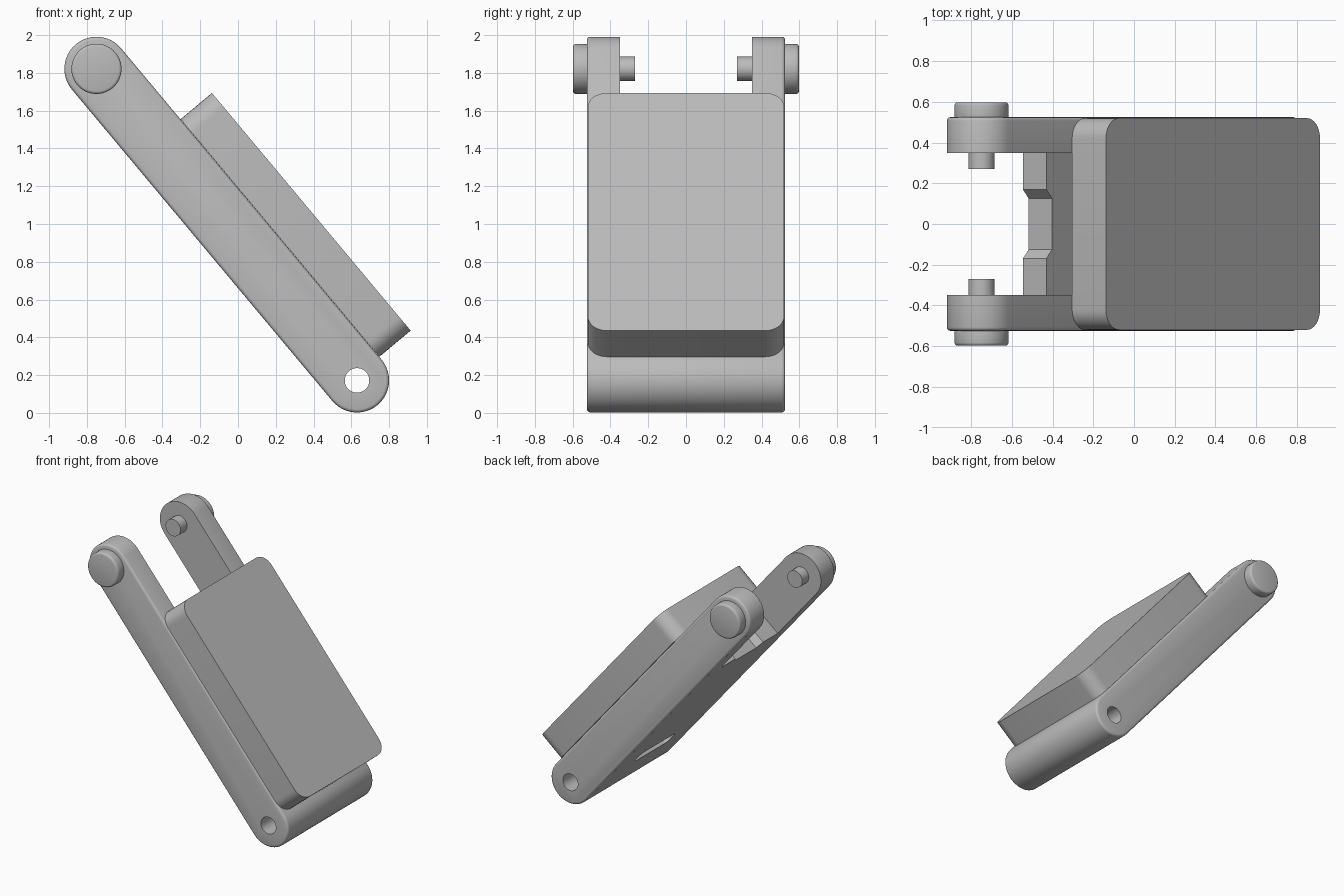
import bpy, bmesh, math
from mathutils import Matrix, Vector

if "Cube" in bpy.data.objects:
    bpy.data.objects.remove(bpy.data.objects["Cube"])

# Working frame: X runs up the arm, Z is the thickness, origin at the lower pivot
LENGTH, R = 2.15, 0.17
U = Vector((-1.38, 0, 1.65)).normalized()
V = Vector((U.z, 0, -U.x))
FRAME = Matrix(((U.x, 0, V.x, 0.63), (0, -1, 0, 0), (U.z, 0, V.z, 0.172), (0, 0, 0, 1)))

grey = bpy.data.materials.new("grey metal")
grey.diffuse_color = (0.5, 0.5, 0.5, 1)
grey.use_nodes = True
grey.node_tree.nodes["Principled BSDF"].inputs["Base Color"].default_value = grey.diffuse_color


def prism(name, pts, axis, a, b, bevel=0.0):
    """Extrude a 2D outline along Y or Z, rounding the rims if asked."""
    bm = bmesh.new()
    place = (lambda p, d: (p[0], d, p[1])) if axis == 'Y' else (lambda p, d: (p[0], p[1], d))
    face = bm.faces.new([bm.verts.new(place(p, a)) for p in pts])
    moved = bmesh.ops.extrude_face_region(bm, geom=[face])['geom']
    bmesh.ops.translate(bm, verts=[g for g in moved if isinstance(g, bmesh.types.BMVert)],
                        vec=place((0, 0), b - a))
    bmesh.ops.recalc_face_normals(bm, faces=bm.faces)
    if bevel:
        k = 1 if axis == 'Y' else 2
        rims = [e for e in bm.edges if abs(e.verts[0].co[k] - e.verts[1].co[k]) < 1e-6]
        bmesh.ops.bevel(bm, geom=rims, offset=bevel, segments=3, profile=0.5, affect='EDGES')
    mesh = bpy.data.meshes.new(name)
    bm.to_mesh(mesh)
    bm.free()
    mesh.materials.append(grey)
    ob = bpy.data.objects.new(name, mesh)
    bpy.context.collection.objects.link(ob)
    ob.matrix_world = FRAME
    return ob


def arc(cx, cy, r, start, end, n):
    return [(cx + r * math.cos(math.radians(start + (end - start) * i / n)),
             cy + r * math.sin(math.radians(start + (end - start) * i / n))) for i in range(n + 1)]


def circle(cx, cy, r, n=40):
    return arc(cx, cy, r, 0, 360, n)[:-1]


def rect(x0, x1, y0, y1):
    return [(x0, y0), (x1, y0), (x1, y1), (x0, y1)]


def rounded(x0, x1, y0, y1, r):
    return (arc(x1 - r, y1 - r, r, 0, 90, 8) + arc(x0 + r, y1 - r, r, 90, 180, 8)
            + arc(x0 + r, y0 + r, r, 180, 270, 8) + arc(x1 - r, y0 + r, r, 270, 360, 8))


def activate(ob):
    bpy.ops.object.select_all(action='DESELECT')
    ob.select_set(True)
    bpy.context.view_layer.objects.active = ob


def cut(ob, cutter):
    mod = ob.modifiers.new("cut", 'BOOLEAN')
    mod.operation, mod.solver, mod.object = 'DIFFERENCE', 'EXACT', cutter
    activate(ob)
    bpy.ops.object.modifier_apply(modifier=mod.name)
    bpy.data.objects.remove(cutter)


# Forked body: a wide capsule hollowed between the arms
capsule = arc(0, 0, R, 90, 270, 24) + arc(LENGTH, 0, R, -90, 90, 24)
body = prism("forked_body", capsule, 'Y', -0.525, 0.525, 0.018)
cut(body, prism("pocket", rect(0.2, 2.6, -0.02, 0.5), 'Y', -0.35, 0.35))
# Open fork end with the notched web edge
fork = [(2.6, -0.35), (2.6, 0.35), (1.63, 0.35), (1.63, 0.17), (1.615, 0.155), (1.6, 0.14),
        (1.585, 0.125), (1.585, -0.125), (1.6, -0.14), (1.615, -0.155), (1.63, -0.17), (1.63, -0.35)]
cut(body, prism("fork_gap", fork, 'Z', -0.5, 0.5))
# Small relief on the underside and the pivot hole
cut(body, prism("relief", rounded(0.3, 0.42, -0.22, 0.22, 0.05), 'Z', -0.5, -0.11))
cut(body, prism("pivot_hole", circle(0, 0, 0.065), 'Y', -0.8, 0.8))

# Thick pad lying on the arms
pad = prism("pad", rounded(0.02, 1.66, -0.52, 0.52, 0.1), 'Z', 0.171, 0.387)

parts = [body, pad]
# Pivot caps outside and pins inside each arm
for side, s in (("front", 1), ("back", -1)):
    parts.append(prism(side + "_cap", circle(LENGTH, 0, 0.133), 'Y', s * 0.5, s * 0.598, 0.015))
    parts.append(prism(side + "_pin", circle(LENGTH, 0, 0.065), 'Y', s * 0.27, s * 0.4))

for ob in parts:
    activate(ob)
    bpy.ops.object.shade_smooth_by_angle(angle=math.radians(35))
